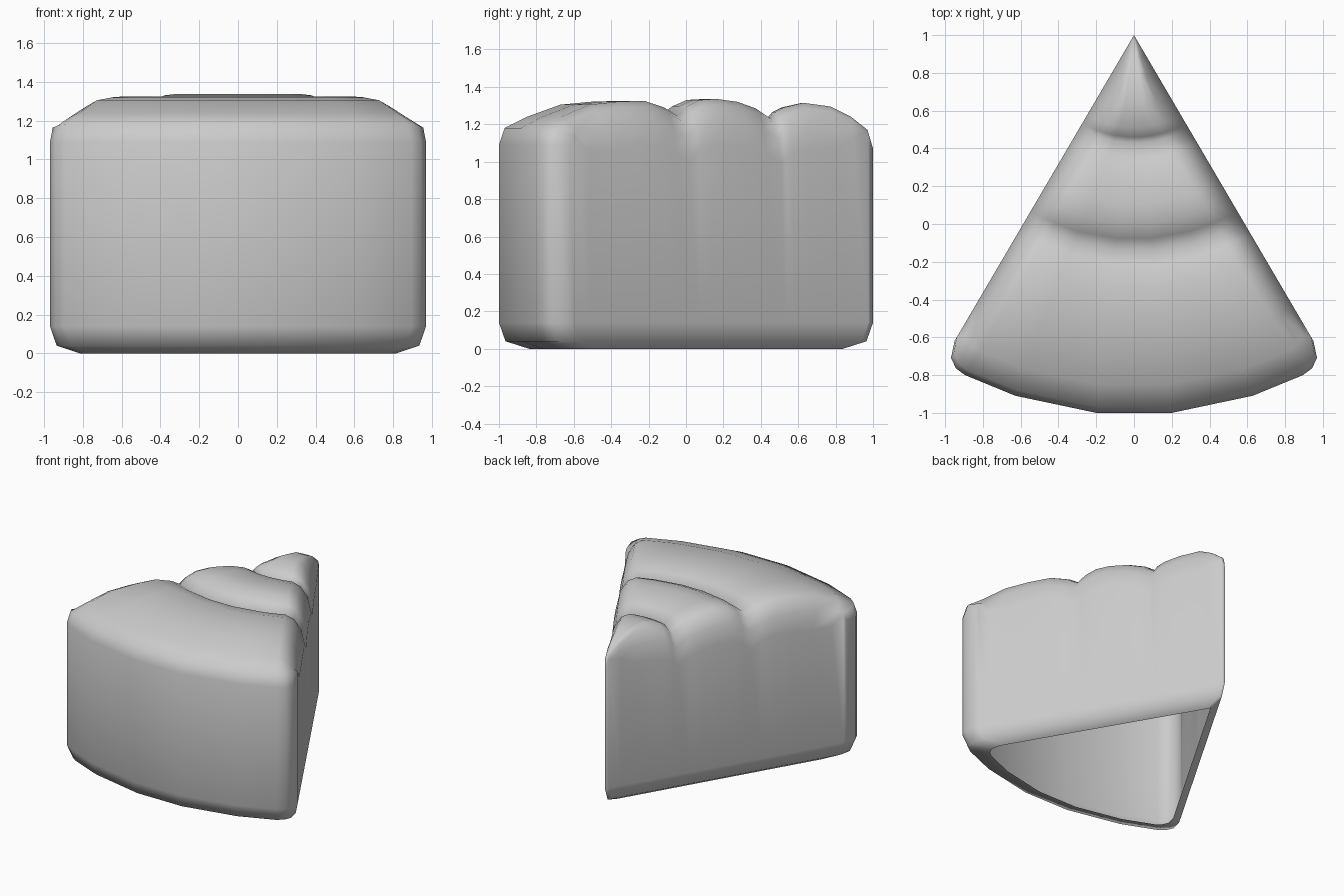
import bpy, bmesh
from math import sin, cos, asin, radians

if "Cube" in bpy.data.objects:
    bpy.data.objects.remove(bpy.data.objects["Cube"])

HALF = radians(30.4)      # half angle of the wedge
R = 2.01                  # radius measured from the tip at (0, 1)

# Radial top profile (radius, height): tip -> three rolls -> front rim
PROFILE = [(0, 1.07), (0.03, 1.17), (0.12, 1.24), (0.23, 1.295), (0.38, 1.315),
           (0.49, 1.29), (0.54, 1.265), (0.57, 1.23), (0.66, 1.285), (0.77, 1.32),
           (0.9, 1.336), (1.0, 1.33), (1.08, 1.295), (1.14, 1.245), (1.22, 1.29),
           (1.34, 1.325), (1.5, 1.322), (1.68, 1.305), (1.86, 1.24), (1.98, 1.18),
           (R, 1.09)]

# Rounded side edge: (inset, limit fraction, drop, outer radius)
EDGE = [(0, 0, 0.24, 1.877), (0.03, 0.2, 0.11, 1.965),
        (0.08, 0.45, 0.03, 2.0), (0.14, 0.65, 0, R)]


def half_row(r, z):
    """Points from the side edge in to the middle of one radial station."""
    pts = []
    fade = min(1, r / 0.25, (R - r) / 0.2)
    for inset, limit, drop, rmax in EDGE:
        a = HALF - min(asin(min(1, inset / max(r, 0.001))), HALF * limit)
        rr = r if r < 1.4 else 1.4 + (r - 1.4) * (rmax - 1.4) / (R - 1.4)
        pts.append((rr * sin(a), 1 - rr * cos(a), z - drop * fade))
    for f in (0.69, 0.215):
        pts.append((r * sin(a * f), 1 - r * cos(a * f), z))
    return pts


bm = bmesh.new()

# Rolled top surface
grid = []
for r, z in PROFILE:
    h = half_row(r, z)
    row = [(-x, y, zz) for x, y, zz in h] + h[::-1]
    grid.append([bm.verts.new(p) for p in row])
for a, b in zip(grid, grid[1:]):
    for i in range(len(a) - 1):
        bm.faces.new((a[i], b[i], b[i + 1], a[i + 1]))

# Walls hanging from the outline, rounded in at the open bottom
loop = [row[0] for row in grid] + grid[-1][1:-1] + [row[-1] for row in reversed(grid)]
for z, s in ((0.14, 1), (0.04, 0.965), (0, 0.87)):
    low = [bm.verts.new((v.co.x * s, v.co.y * s, z)) for v in loop]
    n = len(loop)
    for i in range(n):
        j = (i + 1) % n
        bm.faces.new((loop[i], low[i], low[j], loop[j]))
    loop = low

bmesh.ops.remove_doubles(bm, verts=bm.verts, dist=0.0005)
bmesh.ops.recalc_face_normals(bm, faces=bm.faces)
# Make sure the shell faces outward
bm.faces.ensure_lookup_table()
top = max(bm.faces, key=lambda f: f.calc_center_median().z)
if top.normal.z < 0:
    bmesh.ops.reverse_faces(bm, faces=bm.faces)

mesh = bpy.data.meshes.new("wedge_slice")
bm.to_mesh(mesh)
bm.free()
obj = bpy.data.objects.new("wedge_slice", mesh)
bpy.context.collection.objects.link(obj)
for p in mesh.polygons:
    p.use_smooth = True
